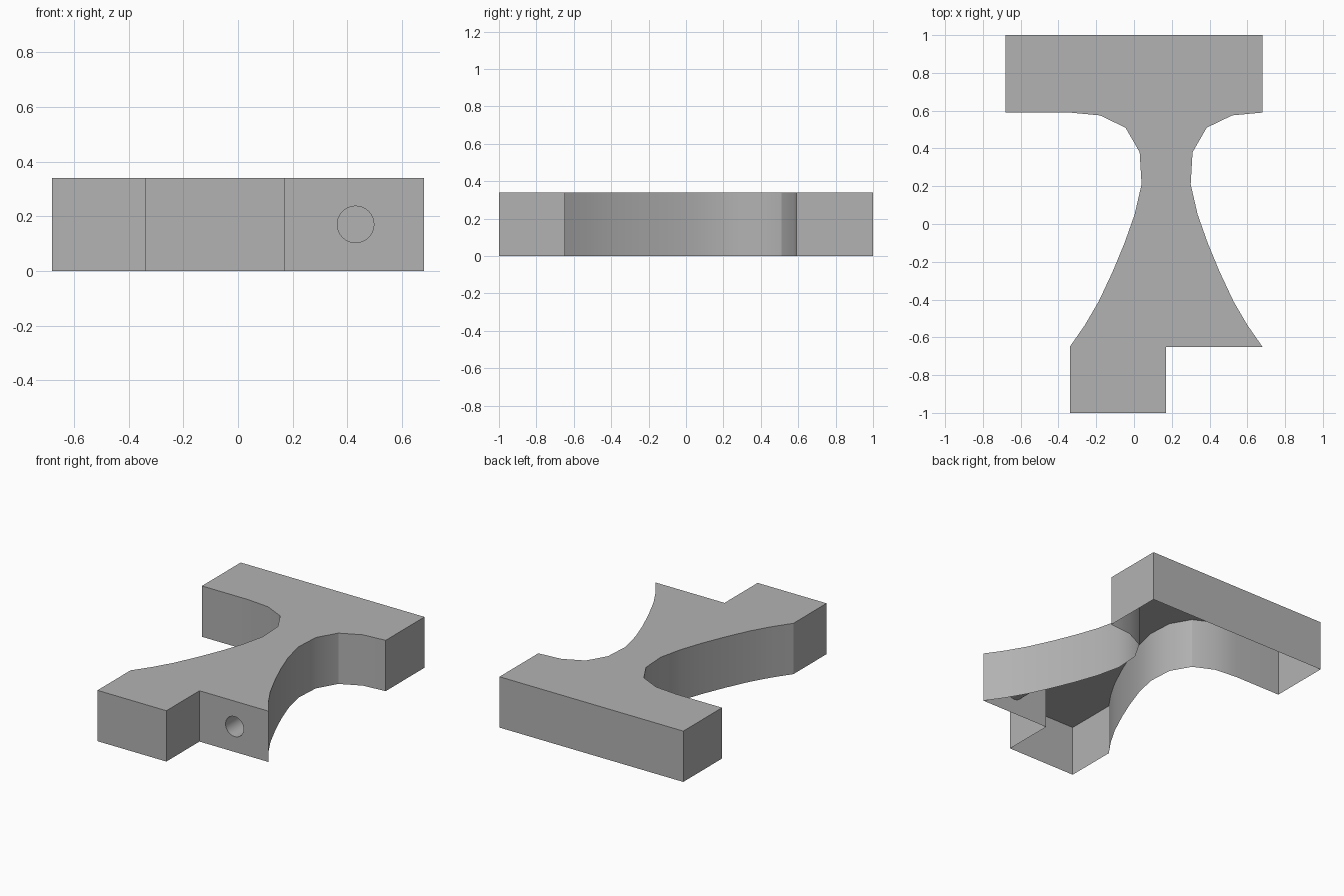
import bpy, bmesh, math
from mathutils import Vector

cube = bpy.data.objects.get("Cube")
if cube:
    bpy.data.objects.remove(cube, do_unlink=True)

H = 0.34          # height of the open-bottomed shell
AXIS = 0.17       # symmetry line of the waist
HOLE = Vector((0.43, -0.65, 0.17))
R, DEPTH, SIDES = 0.067, 0.28, 32

grey = bpy.data.materials.new("plain_grey")
grey.use_nodes = True
colour = (0.45, 0.45, 0.45, 1)
grey.diffuse_color = colour
grey.node_tree.nodes["Principled BSDF"].inputs["Base Color"].default_value = colour

# waist curve as (half width, y), from the head bar down to the foot
waist = [(0.51, 0.59), (0.35, 0.575), (0.215, 0.51), (0.14, 0.38), (0.13, 0.21),
         (0.167, 0.05), (0.22, -0.1), (0.282, -0.25), (0.357, -0.41),
         (0.43, -0.535), (0.51, -0.65)]
right = [(AXIS + w, y) for w, y in waist]
left = [(AXIS - w, y) for w, y in reversed(waist)]

# counter-clockwise outline: foot, shoulder, right waist, head bar, left waist
outline = [(-0.34, -1), (AXIS, -1), (AXIS, -0.65)] + right[::-1]
outline += [(0.68, 1), (-0.68, 1), (-0.68, 0.59)] + left[::-1]

bm = bmesh.new()
top = [bm.verts.new((x, y, H)) for x, y in outline]
low = [bm.verts.new((x, y, 0)) for x, y in outline]
bm.faces.new(top)

# side walls; the shoulder wall is left for the drilled face
n = len(outline)
for i in range(n):
    j = (i + 1) % n
    if i != 2:
        bm.faces.new((low[i], low[j], top[j], top[i]))

# blind round hole in the shoulder wall


def ring(y):
    pts = []
    for k in range(SIDES):
        a = math.tau * k / SIDES
        pts.append(bm.verts.new((HOLE.x + R * math.cos(a), y, HOLE.z + R * math.sin(a))))
    return pts


mouth, end = ring(HOLE.y), ring(HOLE.y + DEPTH)
bm.faces.new(end)
for k in range(SIDES):
    m = (k + 1) % SIDES
    bm.faces.new((mouth[k], mouth[m], end[m], end[k]))


def edge(a, b):
    return bm.edges.get((a, b)) or bm.edges.new((a, b))


corners = [low[2], low[3], top[3], top[2]]
border = [edge(loop[k], loop[(k + 1) % len(loop)])
          for loop in (corners, mouth) for k in range(len(loop))]
bmesh.ops.triangle_fill(bm, edges=border, use_beauty=True, normal=(0, -1, 0))

# make all faces point outwards
bmesh.ops.recalc_face_normals(bm, faces=bm.faces)
bm.normal_update()
lid = max(bm.faces, key=lambda f: f.calc_center_median().z)
if lid.normal.z < 0:
    bmesh.ops.reverse_faces(bm, faces=bm.faces)

mesh = bpy.data.meshes.new("bracket_shell")
bm.to_mesh(mesh)
bm.free()
mesh.materials.append(grey)
bracket = bpy.data.objects.new("bracket_shell", mesh)
bpy.context.collection.objects.link(bracket)

bpy.ops.object.select_all(action='DESELECT')
bracket.select_set(True)
bpy.context.view_layer.objects.active = bracket
bpy.ops.object.shade_smooth_by_angle(angle=math.radians(30))
